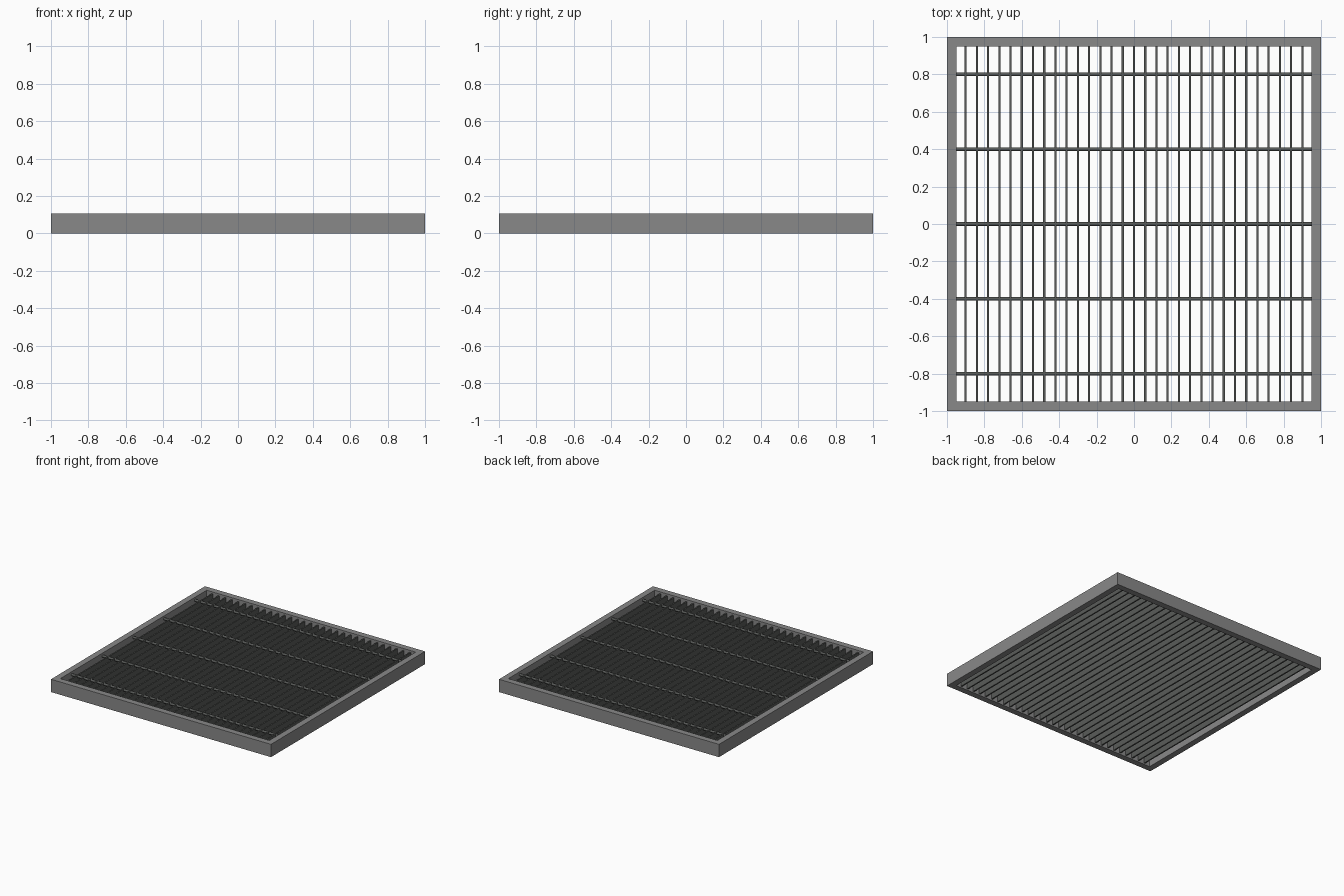
import bpy, bmesh, math
from mathutils import Matrix

if "Cube" in bpy.data.objects:
    bpy.data.objects.remove(bpy.data.objects["Cube"])


def material(name, rgb):
    m = bpy.data.materials.new(name)
    m.diffuse_color = (*rgb, 1)
    m.use_nodes = True
    m.node_tree.nodes["Principled BSDF"].inputs["Base Color"].default_value = m.diffuse_color
    return m


frame_grey = material("frame grey", (0.25, 0.25, 0.25))
bar_grey = material("dark bar grey", (0.10, 0.105, 0.10))


def make_object(name, bm, mat):
    bmesh.ops.recalc_face_normals(bm, faces=bm.faces)
    mesh = bpy.data.meshes.new(name)
    bm.to_mesh(mesh)
    bm.free()
    mesh.materials.append(mat)
    obj = bpy.data.objects.new(name, mesh)
    bpy.context.collection.objects.link(obj)
    return obj


def add_box(bm, centre, size):
    bmesh.ops.create_cube(
        bm, size=1, matrix=Matrix.Translation(centre) @ Matrix.Diagonal((*size, 1)))


# Square rim: four corner profiles joined into a ring
HEIGHT, OUTER, INNER = 0.105, 1.0, 0.95
corners = [(-1, -1), (1, -1), (1, 1), (-1, 1)]
bm = bmesh.new()
profiles = []
for sx, sy in corners:
    profiles.append([bm.verts.new((sx * r, sy * r, z)) for r, z in
                     ((OUTER, 0), (OUTER, HEIGHT), (INNER, HEIGHT), (INNER, 0))])
for i in range(4):
    a, b = profiles[i], profiles[(i + 1) % 4]
    for j in range(4):
        k = (j + 1) % 4
        bm.faces.new((a[j], b[j], b[k], a[k]))
make_object("frame", bm, frame_grey)

# Tall thin bars running front to back
bm = bmesh.new()
for i in range(31):
    add_box(bm, (-0.9 + 0.06 * i, 0, 0.05), (0.011, 2 * INNER, 0.08))
make_object("bearing_bars", bm, bar_grey)

# Round rods running across, level with the bar tops
bm = bmesh.new()
for i in range(5):
    place = Matrix.Translation((0, -0.8 + 0.4 * i, 0.08)) @ Matrix.Rotation(math.pi / 2, 4, 'Y')
    bmesh.ops.create_cone(bm, cap_ends=True, segments=12, radius1=0.01, radius2=0.01,
                          depth=2 * INNER, matrix=place)
rods = make_object("cross_rods", bm, bar_grey)
bpy.context.view_layer.objects.active = rods
rods.select_set(True)
bpy.ops.object.shade_smooth_by_angle(angle=math.radians(40))
